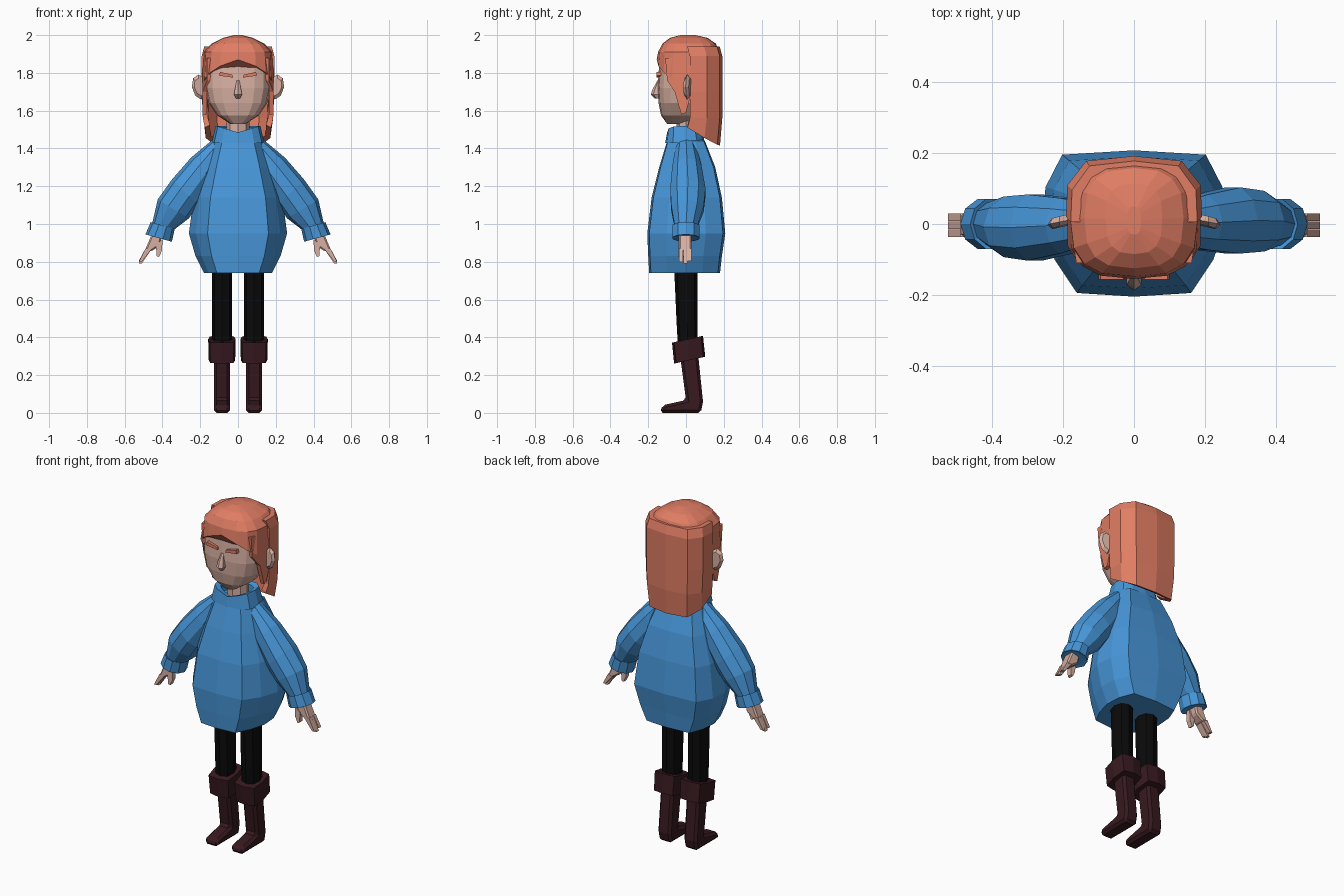
import bpy, bmesh, math

if "Cube" in bpy.data.objects:
    bpy.data.objects.remove(bpy.data.objects["Cube"])

COLORS = {
    "wool": (0.063, 0.305, 0.687), "hair": (0.75, 0.205, 0.127),
    "skin": (0.68, 0.43, 0.36), "boot": (0.038, 0.010, 0.014),
    "legging": (0.003, 0.003, 0.003),
}
MATS = {}
for key, c in COLORS.items():
    MATS[key] = bpy.data.materials.new(key)
    MATS[key].diffuse_color = (*c, 1)


def loft(name, rings, mat, cap=True, loop=False):
    """Skin equal-length closed rings of points with flat quads."""
    bm = bmesh.new()
    vs = [[bm.verts.new(p) for p in r] for r in rings]
    n = len(vs[0])
    pairs = list(zip(vs, vs[1:])) + ([(vs[-1], vs[0])] if loop else [])
    for a, b in pairs:
        for i in range(n):
            j = (i + 1) % n
            bm.faces.new((a[i], a[j], b[j], b[i]))
    if cap and not loop:
        bm.faces.new(vs[0])
        bm.faces.new(vs[-1])
    bmesh.ops.recalc_face_normals(bm, faces=bm.faces)
    me = bpy.data.meshes.new(name)
    bm.to_mesh(me)
    bm.free()
    ob = bpy.data.objects.new(name, me)
    bpy.context.collection.objects.link(ob)
    me.materials.append(MATS[mat])
    return ob


def section(z, hx, y0, y1, n=16, e=2.8, cx=0, tilt=0):
    """Rounded-square ring starting at the front; tilt slopes it along y."""
    pts = []
    for i in range(n):
        a = 2 * math.pi * i / n - math.pi / 2
        x, y = [math.copysign(abs(v) ** (2 / e), v) if abs(v) > 1e-6 else 0
                for v in (math.cos(a), math.sin(a))]
        yy = (y0 + y1) / 2 + y * (y1 - y0) / 2
        pts.append((cx + hx * x, yy, z + tilt * yy))
    return pts


def prism(name, pts, lo, hi, axis, mat):
    """Extrude a 2D outline along x (outline in yz) or y (outline in xz)."""
    put = (lambda p, t: (t, p[0], p[1])) if axis == "x" else (lambda p, t: (p[0], t, p[1]))
    return loft(name, [[put(p, t) for p in pts] for t in (lo, hi)], mat)


def bevel(ob, w):
    m = ob.modifiers.new("bevel", "BEVEL")
    m.width, m.segments = w, 1


# Sweater body: twelve-sided, flat front and back
HALF = [(0, -1), (.62, -.95), (.86, -.5), (1, 0), (.96, .5), (.78, .94), (0, 1)]
OUTLINE = HALF + [(-x, y) for x, y in HALF[-2:0:-1]]
BODY = [(.74, .18, -.195, .18), (.83, .225, -.2, .19), (.95, .26, -.205, .208),
        (1.14, .235, -.182, .19), (1.30, .185, -.142, .155),
        (1.44, .135, -.10, .10), (1.46, .09, -.07, .06)]
loft("sweater_body", [[(hx * x, (y0 + y1) / 2 + y * (y1 - y0) / 2, z) for x, y in OUTLINE]
                      for z, hx, y0, y1 in BODY], "wool")

# Collar: folded ring dipping at the front centre
collar = []
for z, hx, y0, y1, dip in [(1.43, .14, -.11, .10, 0), (1.52, .118, -.10, .08, .035),
                           (1.51, .09, -.07, .055, .035), (1.45, .085, -.065, .05, 0)]:
    collar.append([(x, y, w - (dip * (1 - abs(x) / hx) if y < 0 else 0))
                   for x, y, w in section(z, hx, y0, y1, 12)])
loft("collar", collar, "wool", loop=True)

# Neck and head
loft("neck", [section(z, .06, -.05, .05, 8, 2) for z in (1.44, 1.62)], "skin")
HEAD = [(1.53, .04, -.10, .02), (1.575, .11, -.132, .08), (1.64, .155, -.145, .11),
        (1.72, .174, -.15, .13), (1.85, .174, -.142, .14), (1.92, .14, -.11, .13)]
loft("head", [section(*r) for r in HEAD], "skin")
loft("nose", [section(z, hx, y0, -.13, 6, 2) for z, hx, y0 in
              [(1.665, .012, -.165), (1.685, .024, -.187), (1.71, .02, -.178),
               (1.76, .008, -.152)]], "skin")

# Hair cap with fringe sloping down from a centre parting
cap = section(1.8, .187, -.155, .177)
cap = [(x, y, 1.87 - .27 * min(i, 16 - i) / 8) for i, (x, y, _) in enumerate(cap)]
CROWN = [(1.91, .18, -.148, .176), (1.955, .14, -.125, .158),
         (1.985, .08, -.085, .115), (2.0, .02, -.03, .05)]
loft("hair_cap", [cap] + [section(*r) for r in CROWN], "hair")

# Long back hair: U-shaped curtain, lowest at the back
U = [(.192, .02, 1.51), (.188, .11, 1.455), (.135, .178, 1.42), (0, .192, 1.415)]
U += [(-x, y, z) for x, y, z in U[-2::-1]]


def curtain(k, z=None, drop=0):
    outer = [(x * k, y - drop, z or b) for x, y, b in U]
    inner = [(x * k * .85, .02 + (y - .02) * .82 - drop, z or b + .015) for x, y, b in U]
    return outer + inner[::-1]


loft("back_hair", [curtain(.93, 1.94, .014), curtain(1, 1.89), curtain(1, 1.7),
                   curtain(.97, 1.56), curtain(.91, None, .012)], "hair")

# Sleeve rings: outer x,z  inner x,z  depth centre and half-depth
SLEEVE = [(.13, 1.45, .07, 1.37, .0, .055), (.25, 1.35, .13, 1.22, .005, .082),
          (.35, 1.235, .21, 1.10, .01, .098), (.425, 1.13, .26, 1.03, .008, .09),
          (.455, 1.0, .345, .965, 0, .062)]
CUFF = [(.45, 1.0, .345, .972, 0, .062), (.462, 1.01, .335, .974, 0, .074),
        (.49, .945, .35, .906, 0, .074), (.475, .945, .365, .912, 0, .058)]


def tube(table, s):
    rings = []
    for ox, oz, ix, iz, yc, h in table:
        rings.append([(s * ((ox + ix) / 2 + math.cos(a) * (ox - ix) / 2),
                       s * yc + h * math.sin(a),
                       (oz + iz) / 2 + math.cos(a) * (oz - iz) / 2)
                      for a in (math.tau * i / 10 for i in range(10))])
    return rings


for s, side in ((-1, "left"), (1, "right")):
    fx = lambda pts: [(s * x, z) for x, z in pts]
    # Arm
    loft(side + "_sleeve", tube(SLEEVE, s), "wool")
    loft(side + "_cuff", tube(CUFF, s), "wool")
    # Hand: palm, three fingers, thumb
    bevel(prism(side + "_palm", fx([(.40, .95), (.455, .95), (.495, .855), (.46, .855),
                                    (.415, .885)]), -.036, .03, "y", "skin"), .008)
    for i, tip in enumerate((.80, .79, .805)):
        y = -.036 + .022 * i
        prism(f"{side}_finger_{i}", fx([(.455, .87), (.49, .87), (.525, tip), (.51, tip)]),
              y, y + .021, "y", "skin")
    prism(side + "_thumb", fx([(.40, .92), (.435, .89), (.43, .83), (.418, .825), (.402, .86)]),
          -.04, -.012, "y", "skin")
    # Ear
    loft(side + "_ear", [[(s * (.202 + r * .042 * math.cos(a) + .008 * math.sin(a)),
                           y - .008 * math.cos(a), 1.725 + r * .066 * math.sin(a))
                          for a in (math.tau * i / 8 for i in range(8))]
                         for y, r in ((-.006, .7), (.006, 1), (.022, .75))], "skin")
    # Lock of hair in front of the ear, and brow
    lock = [(-.11, 1.88), (-.10, 1.76), (-.06, 1.70), (-.025, 1.58), (0, 1.59),
            (.03, 1.70), (.06, 1.88)]
    loft(side + "_side_lock", [[(s * (x - (.025 if y < -.08 else 0)), y, z) for y, z in lock]
                               for x in (.165, .188)], "hair")
    prism(side + "_brow", fx([(.025, 1.775), (.03, 1.79), (.095, 1.805), (.10, 1.785)]),
          -.156, -.13, "y", "hair")
    # Legging, boot and folded boot top
    cx = s * .085
    loft(side + "_legging", [section(z, .053, y0, y1, 8, 2.4, cx) for z, y0, y1 in
                             ((.30, -.04, .065), (.48, -.05, .06), (.82, -.065, .06))], "legging")
    boot = [(-.035, .33), (.0, .068), (-.125, .04), (-.138, .0), (.078, 0), (.09, .06), (.062, .33)]
    bevel(prism(side + "_boot", boot, s * .043, s * .127, "x", "boot"), .014)
    loft(side + "_boot_top", [section(z, hx, y0, y1, 8, 5, cx, .22) for z, hx, y0, y1 in
                              ((.275, .07, -.063, .102), (.388, .073, -.074, .09))], "boot")

for m in bpy.data.materials:
    if m.users and not m.is_grease_pencil:
        m.use_nodes = True
        m.node_tree.nodes["Principled BSDF"].inputs["Base Color"].default_value = m.diffuse_color
